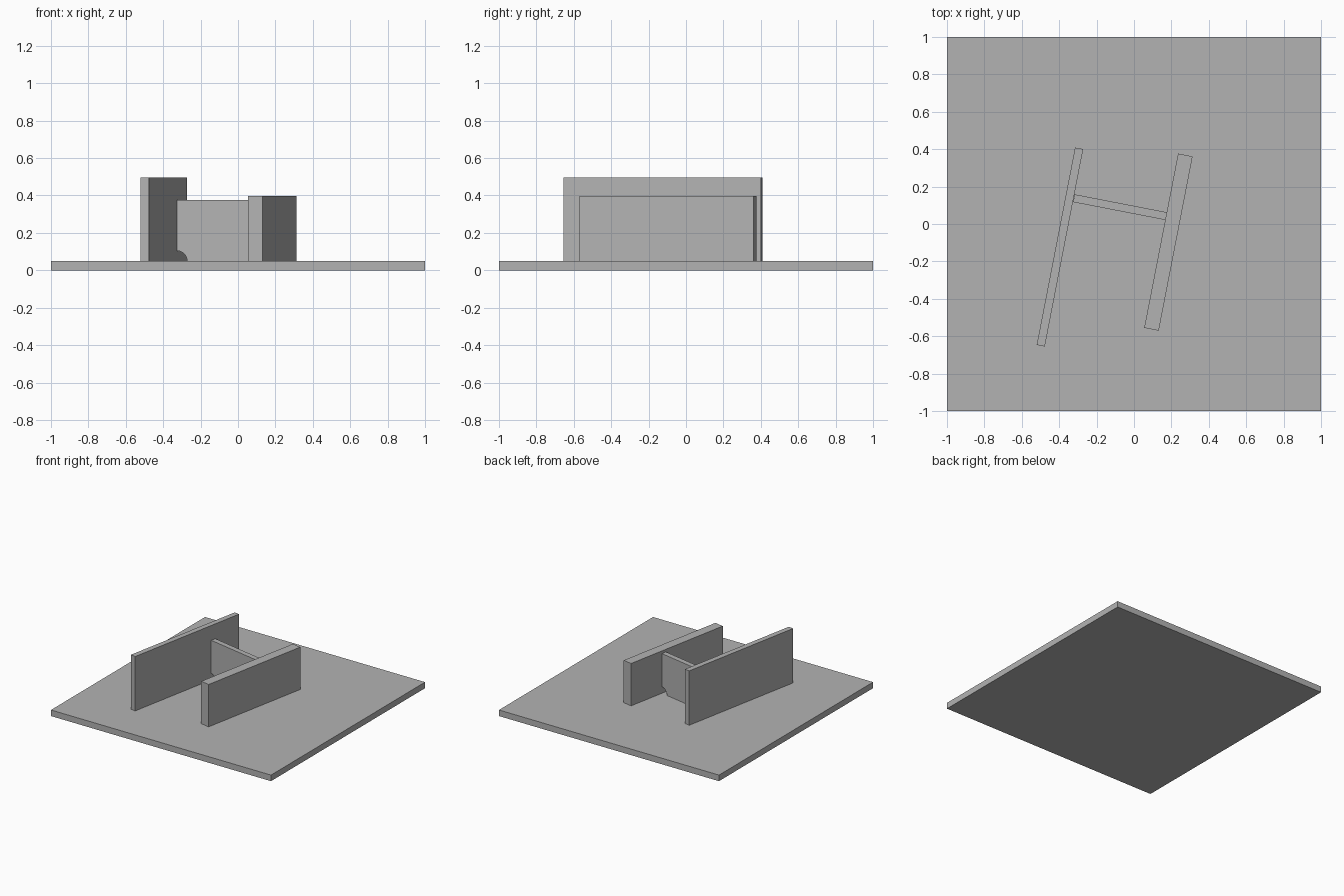
import bpy
import bmesh
from math import cos, sin, pi, radians
from mathutils import Matrix

cube = bpy.data.objects.get("Cube")
if cube:
    bpy.data.objects.remove(cube)

GREY = (0.45, 0.45, 0.45, 1.0)
steel = bpy.data.materials.new("steel grey")
steel.use_nodes = True
steel.diffuse_color = GREY
steel.node_tree.nodes["Principled BSDF"].inputs["Base Color"].default_value = GREY

BASE_TOP = 0.05
TURN = radians(-11)


def add_part(name, bm, location, turn=0.0):
    """Turn a bmesh into a named steel object."""
    bmesh.ops.recalc_face_normals(bm, faces=bm.faces)
    mesh = bpy.data.meshes.new(name)
    bm.to_mesh(mesh)
    bm.free()
    mesh.materials.append(steel)
    part = bpy.data.objects.new(name, mesh)
    part.location = location
    part.rotation_euler.z = turn
    bpy.context.collection.objects.link(part)
    return part


def plate(name, size, x, y, z, turn=0.0):
    """Rectangular plate standing on height z."""
    bm = bmesh.new()
    bmesh.ops.create_cube(bm, size=1.0, matrix=Matrix.Diagonal((*size, 1)))
    return add_part(name, bm, (x, y, z + size[2] / 2), turn)


def notched_plate(name, width, thickness, height, radius, x, y, z, turn):
    """Upright plate with a quarter-round cut at both lower corners."""
    half = width / 2
    steps = 12
    arc = [(half - radius * cos(a), radius * sin(a))
           for a in (i * pi / 2 / steps for i in range(steps + 1))]
    right = arc + [(half, height)]
    outline = right + [(-px, pz) for px, pz in reversed(right)]
    bm = bmesh.new()
    face = bm.faces.new([bm.verts.new((px, -thickness / 2, pz)) for px, pz in outline])
    side = bmesh.ops.extrude_face_region(bm, geom=[face])
    moved = [v for v in side["geom"] if isinstance(v, bmesh.types.BMVert)]
    bmesh.ops.translate(bm, verts=moved, vec=(0, thickness, 0))
    return add_part(name, bm, (x, y, z), turn)


# Base plate
plate("base_plate", (2, 2, BASE_TOP), 0, 0, 0)

# Two parallel upright plates
plate("tall_wall", (0.044, 1.075, 0.447), -0.396, -0.123, BASE_TOP, TURN)
plate("short_wall", (0.079, 0.949, 0.348), 0.184, -0.097, BASE_TOP, TURN)

# Cross stiffener between the walls
notched_plate("stiffener", 0.502, 0.042, 0.326, 0.054, -0.075, 0.09, BASE_TOP, TURN)
